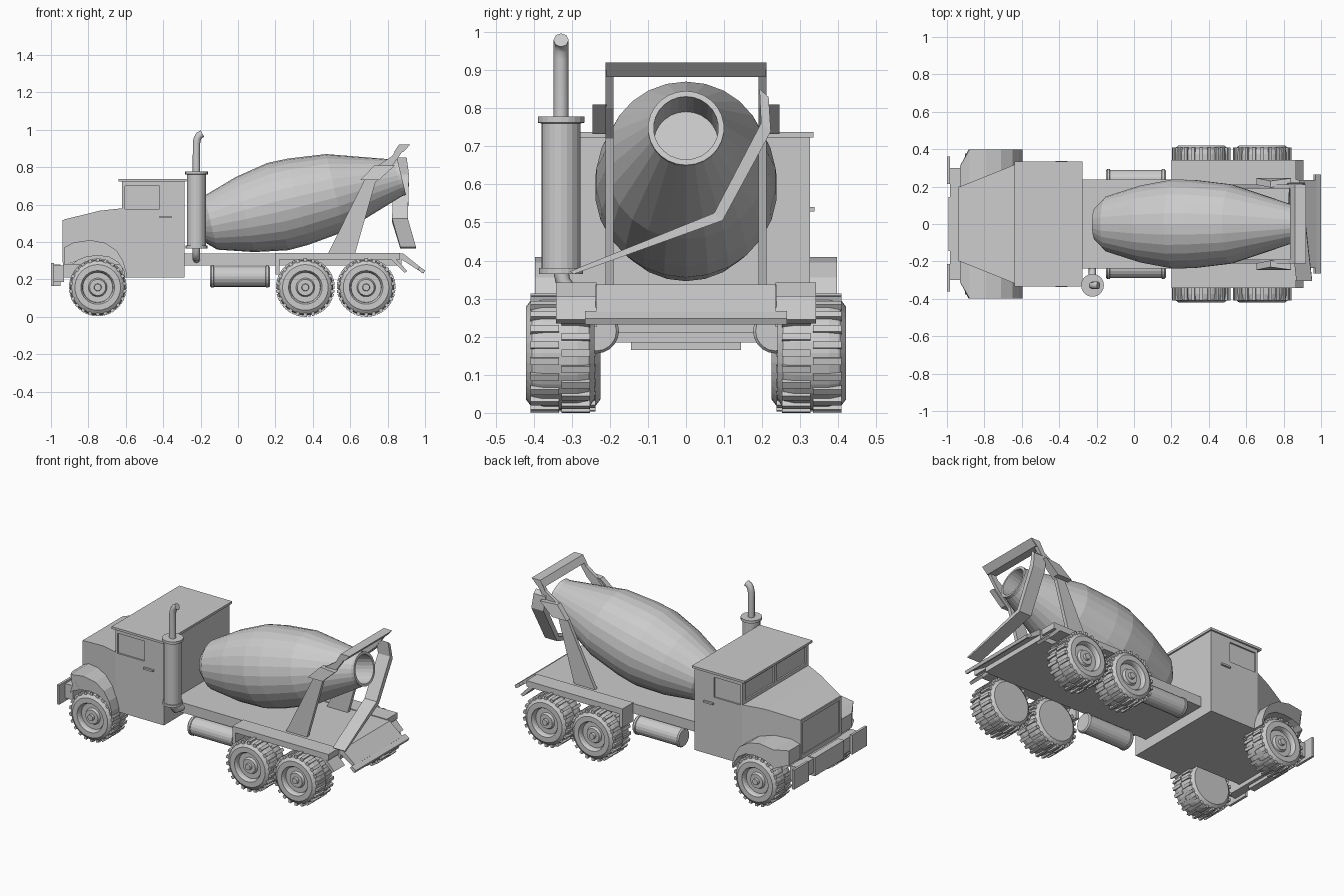
import bpy, bmesh
from math import radians, pi
from mathutils import Matrix, Vector

if "Cube" in bpy.data.objects:
    bpy.data.objects.remove(bpy.data.objects["Cube"])


def finish(name, bm, mirror=False):
    bmesh.ops.remove_doubles(bm, verts=bm.verts, dist=1e-5)
    bmesh.ops.recalc_face_normals(bm, faces=bm.faces)
    me = bpy.data.meshes.new(name)
    bm.to_mesh(me)
    bm.free()
    ob = bpy.data.objects.new(name, me)
    bpy.context.collection.objects.link(ob)
    if mirror:
        m = ob.modifiers.new("mirror", 'MIRROR')
        m.use_axis = (False, True, False)
        m.use_mirror_merge = False
    return ob


def add_box(bm, x, y, z, mat=Matrix()):
    size = Matrix.Diagonal((x[1] - x[0], y[1] - y[0], z[1] - z[0], 1))
    mid = Matrix.Translation([(a[0] + a[1]) / 2 for a in (x, y, z)])
    bmesh.ops.create_cube(bm, size=1, matrix=mat @ mid @ size)


def box(name, x, y, z, mirror=False):
    bm = bmesh.new()
    add_box(bm, x, y, z)
    return finish(name, bm, mirror)


def prism(name, pts, y0, y1, mirror=False, shape=None):
    """Extrude an x-z outline along y; shape(v) may move the corners."""
    bm = bmesh.new()
    a = [bm.verts.new((x, y0, z)) for x, z in pts]
    b = [bm.verts.new((x, y1, z)) for x, z in pts]
    bm.faces.new(a)
    bm.faces.new(b[::-1])
    for i in range(len(pts)):
        j = (i + 1) % len(pts)
        bm.faces.new((a[i], a[j], b[j], b[i]))
    if shape:
        for v in bm.verts:
            shape(v)
    return finish(name, bm, mirror)


def add_lathe(bm, prof, n, mat):
    rings = [[bm.verts.new(mat @ (Matrix.Rotation(2 * pi * i / n, 4, 'Z') @ Vector((r, 0, h))))
              for i in range(n)] if r > 0 else [bm.verts.new(mat @ Vector((0, 0, h)))]
             for r, h in prof]
    for p, q in zip(rings, rings[1:]):
        for i in range(n):
            j = (i + 1) % n
            if len(p) == 1:
                bm.faces.new((p[0], q[i], q[j]))
            elif len(q) == 1:
                bm.faces.new((p[i], p[j], q[0]))
            else:
                bm.faces.new((p[i], p[j], q[j], q[i]))


def lathe(name, prof, n, mat, mirror=False):
    bm = bmesh.new()
    add_lathe(bm, prof, n, mat)
    return finish(name, bm, mirror)


def tube(name, pts, r):
    cu = bpy.data.curves.new(name, 'CURVE')
    cu.dimensions = '3D'
    cu.bevel_depth = r
    cu.bevel_resolution = 2
    cu.use_fill_caps = True
    s = cu.splines.new('POLY')
    s.points.add(len(pts) - 1)
    for p, c in zip(s.points, pts):
        p.co = (*c, 1)
    ob = bpy.data.objects.new(name, cu)
    bpy.context.collection.objects.link(ob)
    return ob


# wheels with staggered tread lugs
def wheel(name, x, y, w, lug):
    m = Matrix.Translation((x, y, 0.157)) @ Matrix.Rotation(radians(-90), 4, 'X')
    prof = [(0, 0), (.122, 0), (.142, .015), (.149, .045), (.149, w - .045), (.142, w - .015),
            (.122, w), (.09, w), (.083, w - .012), (.08, w - .03), (.05, w - .03), (.043, w - .015),
            (.02, w - .015), (.018, w), (0, w)]
    bm = bmesh.new()
    add_lathe(bm, prof, 32, m)
    n = 22
    for i in range(n):
        for k, h in enumerate(((.012, w * .48), (w * .52, w - .012))):
            rot = Matrix.Rotation(2 * pi * (i + k / 2) / n, 4, 'Z')
            add_box(bm, (.135, lug), (-.009, .009), h, m @ rot)
    finish(name, bm, True)


wheel("front_wheels", -.75, .225, .165, .154)
wheel("middle_wheels", .36, .24, .18, .157)
wheel("rear_wheels", .685, .24, .18, .157)

# cab with recessed windows
cab = box("cab", (-.62, -.285), (-.325, .325), (.21, .725))
box("cab_roof", (-.64, -.275), (-.335, .335), (.723, .737))
bm = bmesh.new()
for s in (-1, 1):
    add_box(bm, (-.605, -.42), sorted((s * .315, s * .36)), (.575, .7))
    add_box(bm, (-.66, -.61), sorted((s * .012, s * .3)), (.6, .705))
cut = finish("window_cutter", bm)
cut.hide_render = True
cut.display_type = 'WIRE'
b = cab.modifiers.new("windows", 'BOOLEAN')
b.operation = 'DIFFERENCE'
b.object = cut
cut.hide_set(True)
box("door_handles", (-.42, -.355), (.32, .337), (.529, .54), True)


# hood, grille and front chassis
def hood_taper(v):
    t = (v.co.x + .93) / .31
    v.co.y *= .2 + .125 * t


prism("hood", [(-.93, .28), (-.93, .52), (-.74, .567), (-.62, .58), (-.62, .28)], -1, 1,
      shape=hood_taper)
bm = bmesh.new()
for s in (-1, 1):
    add_box(bm, (-.937, -.925), sorted((s * .18, s * .2)), (.29, .515))
add_box(bm, (-.937, -.925), (-.2, .2), (.5, .518))
finish("grille_frame", bm)
box("front_chassis", (-.935, -.6), (-.2, .2), (.21, .3))


# front fenders
def fender_nose(v):
    if abs(v.co.y) > .3 and v.co.x < -.9:
        v.co.y = .31


prism("front_fenders",
      [(-.93, .28), (-.93, .37), (-.88, .397), (-.79, .41), (-.71, .395), (-.65, .355), (-.615, .3),
       (-.597, .24), (-.597, .21), (-.605, .21), (-.612, .25), (-.64, .29), (-.69, .32),
       (-.75, .327), (-.81, .32), (-.86, .3), (-.885, .28)], .18, .397, True, fender_nose)

# bumper
box("bumper_bar", (-.985, -.93), (-.3, .3), (.185, .275))
box("bumper_middle", (-.993, -.95), (-.145, .145), (.165, .28))
box("bumper_ends", (-1, -.985), (.215, .36), (.165, .287), True)

# deck, rear fenders and tail
box("deck", (-.29, .875), (-.238, .238), (.275, .337))
box("rear_fenders", (.2, .865), (.235, .342), (.305, .342), True)
box("fender_fronts", (.2, .222), (.235, .342), (.225, .342), True)
prism("mud_flaps", [(.8, .325), (.82, .335), (.905, .245), (.89, .235)], .235, .342, True)
prism("tail_ramp", [(.86, .337), (.885, .337), (.975, .265), (.97, .245), (.86, .315)], -.235, .235)
prism("tail_bar", [(.96, .255), (.97, .268), (1, .248), (.993, .232), (.98, .236)], -.265, .265)

# side tanks
lathe("side_tanks", [(0, 0), (.052, 0), (.059, .008), (.059, .02), (.055, .022), (.055, .298),
                     (.059, .3), (.059, .312), (.052, .32), (0, .32)], 20,
      Matrix.Translation((-.15, .235, .215)) @ Matrix.Rotation(radians(90), 4, 'Y'), True)

# exhaust stack
lathe("exhaust_muffler", [(0, .365), (.058, .365), (.058, .38), (.051, .38), (.051, .76),
                          (.061, .762), (.061, .778), (0, .778)], 20,
      Matrix.Translation((-.222, -.328, 0)))
tube("exhaust_top_pipe", [(-.222, -.328, .77), (-.222, -.328, .93), (-.217, -.328, .953),
                          (-.207, -.328, .97), (-.19, -.328, .979)], .02)
tube("exhaust_lower_pipe", [(-.222, -.328, .37), (-.222, -.323, .345), (-.222, -.3, .315),
                            (-.222, -.22, .305)], .02)

# mixing drum, hollow at the mouth
lathe("mixing_drum", [(0, -1.11), (.09, -1.11), (.148, -1.05), (.207, -.86), (.24, -.68),
                      (.237, -.57), (.213, -.365), (.1, -.02), (.1, 0), (.085, 0), (.085, -.17),
                      (0, -.17)], 26,
      Matrix.Translation((.875, 0, .748)) @ Matrix.Rotation(radians(76.5), 4, 'Y'))

# drum support frame
prism("support_posts", [(.48, .335), (.625, .335), (.735, .72), (.82, .8), (.88, .885), (.92, .92),
                        (.86, .92), (.825, .86), (.75, .81), (.675, .73)], .19, .212, True)
prism("support_gussets", [(.655, .732), (.755, .732), (.84, .81), (.73, .81)], .21, .245, True,
      lambda v: setattr(v.co, "y", v.co.y - (.015 if v.co.z > .8 and v.co.x < .75 else 0)))
prism("top_crossbar", [(.835, .882), (.885, .882), (.92, .92), (.86, .92)], -.21, .21)

# discharge chute: flat strip swept along a bent path (x, y, z, thickness)
bm = bmesh.new()
rings = []
for x, y, z, t in ((.86, .205, .84, .032), (.872, .21, .75, .034), (.866, .085, .515, .03),
                   (.91, -.3, .368, .012)):
    u = Vector((0, .75, -.65)) * t / 2
    c = Vector((x, y, z))
    e = Vector((.042, 0, 0))
    rings.append([bm.verts.new(p) for p in (c - e - u, c + e - u, c + e + u, c - e + u)])
bm.faces.new(rings[0])
bm.faces.new(rings[-1])
for p, q in zip(rings, rings[1:]):
    for i in range(4):
        bm.faces.new((p[i], p[(i + 1) % 4], q[(i + 1) % 4], q[i]))
finish("discharge_chute", bm)
